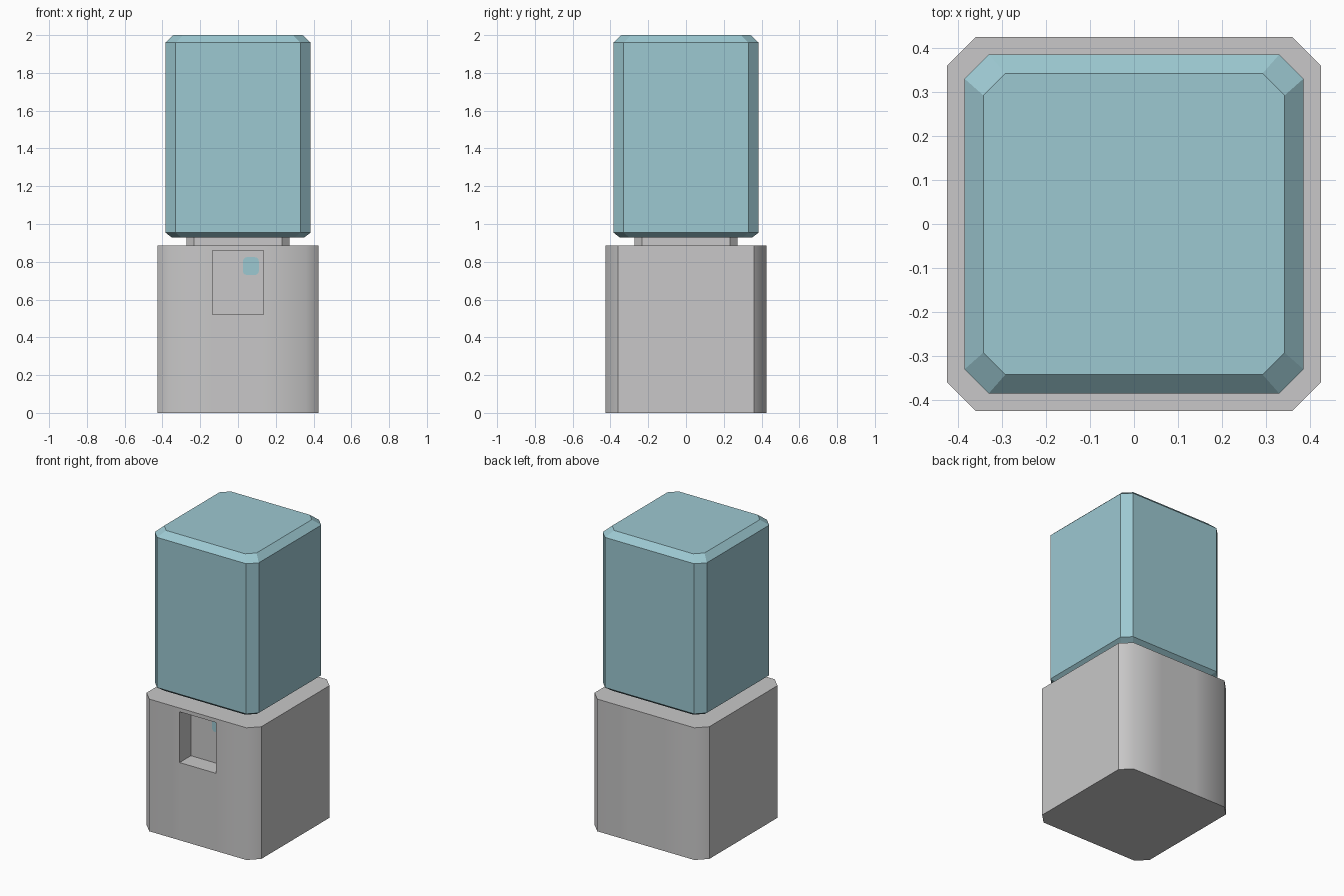
import bpy, bmesh, math
from mathutils import Vector

if "Cube" in bpy.data.objects:
    bpy.data.objects.remove(bpy.data.objects["Cube"])


def material(name, rgb):
    m = bpy.data.materials.new(name)
    m.diffuse_color = (*rgb, 1.0)
    m.use_nodes = True
    m.node_tree.nodes["Principled BSDF"].inputs["Base Color"].default_value = m.diffuse_color
    return m


grey = material("light_grey", (0.58, 0.575, 0.577))
blue = material("pale_blue", (0.335, 0.58, 0.64))


def lofted(levels):
    """Stack of chamfered squares: (z, half width, half flat length)."""
    bm = bmesh.new()
    rings = []
    for z, h, c in levels:
        pts = [(h, -c), (h, c), (c, h), (-c, h), (-h, c), (-h, -c), (-c, -h), (c, -h)]
        rings.append([bm.verts.new((x, y, z)) for x, y in pts])
    for a, b in zip(rings, rings[1:]):
        for i in range(8):
            j = (i + 1) % 8
            bm.faces.new((a[i], a[j], b[j], b[i]))
    bm.faces.new(rings[0][::-1])
    bm.faces.new(rings[-1])
    bm.normal_update()
    return bm


def finish(bm, name, mat):
    bmesh.ops.recalc_face_normals(bm, faces=bm.faces[:])
    me = bpy.data.meshes.new(name)
    bm.to_mesh(me)
    bm.free()
    me.materials.append(mat)
    ob = bpy.data.objects.new(name, me)
    bpy.context.collection.objects.link(ob)
    return ob


# Base with a recessed pocket in the front
POCKET_X, POCKET_LOW, POCKET_HIGH, DEPTH = 0.135, 0.52, 0.86, 0.12
base = lofted([(0, 0.425, 0.36), (0.885, 0.425, 0.36)])
cuts = [((s * POCKET_X, 0, 0), (1, 0, 0)) for s in (-1, 1)]
cuts += [((0, 0, z), (0, 0, 1)) for z in (POCKET_LOW, POCKET_HIGH)]
for co, no in cuts:
    bmesh.ops.bisect_plane(base, geom=base.verts[:] + base.edges[:] + base.faces[:],
                           plane_co=co, plane_no=no)
base.normal_update()
opening = Vector((0, -0.425, (POCKET_LOW + POCKET_HIGH) / 2))
front = min(base.faces, key=lambda f: (f.calc_center_median() - opening).length)
res = bmesh.ops.extrude_discrete_faces(base, faces=[front])
# walls of the pocket
back_face = res["faces"][0]
bmesh.ops.translate(base, verts=back_face.verts[:], vec=(0, DEPTH, 0))
bmesh.ops.remove_doubles(base, verts=base.verts[:], dist=1e-5)
base.normal_update()
# corners blend softly into front and back, all other edges stay crisp
for f in base.faces:
    f.smooth = True
for e in base.edges:
    if len(e.link_faces) == 2:
        a, b = (f.normal for f in e.link_faces)
        side = max(abs(a.x), abs(b.x)) > 0.9
        angle = a.angle(b)
        e.smooth = angle < 0.1 or (angle < math.radians(50) and not side)
finish(base, "base", grey)

# Neck joining base and container
finish(lofted([(0.88, 0.273, 0.233), (0.94, 0.273, 0.233)]), "neck", grey)

# Blue container with chamfered top and bottom rims
finish(lofted([(0.928, 0.35, 0.3), (0.955, 0.385, 0.33),
               (1.96, 0.385, 0.33), (2.0, 0.342, 0.292)]), "container", blue)

# Small rounded button on the back wall of the pocket
cx, cz, hx, hz, r = 0.068, 0.777, 0.042, 0.047, 0.02
bm = bmesh.new()
ring = []
for q, (sx, sz) in enumerate([(1, 1), (-1, 1), (-1, -1), (1, -1)]):
    for k in range(4):
        a = math.pi / 2 * (q + k / 3)
        ring.append(bm.verts.new((cx + sx * (hx - r) + r * math.cos(a), -0.425 + DEPTH - 0.006,
                                  cz + sz * (hz - r) + r * math.sin(a))))
face = bm.faces.new(ring)
ext = bmesh.ops.extrude_face_region(bm, geom=[face], use_keep_orig=True)
moved = [g for g in ext["geom"] if isinstance(g, bmesh.types.BMVert)]
bmesh.ops.translate(bm, verts=moved, vec=(0, 0.008, 0))
finish(bm, "button", blue)
